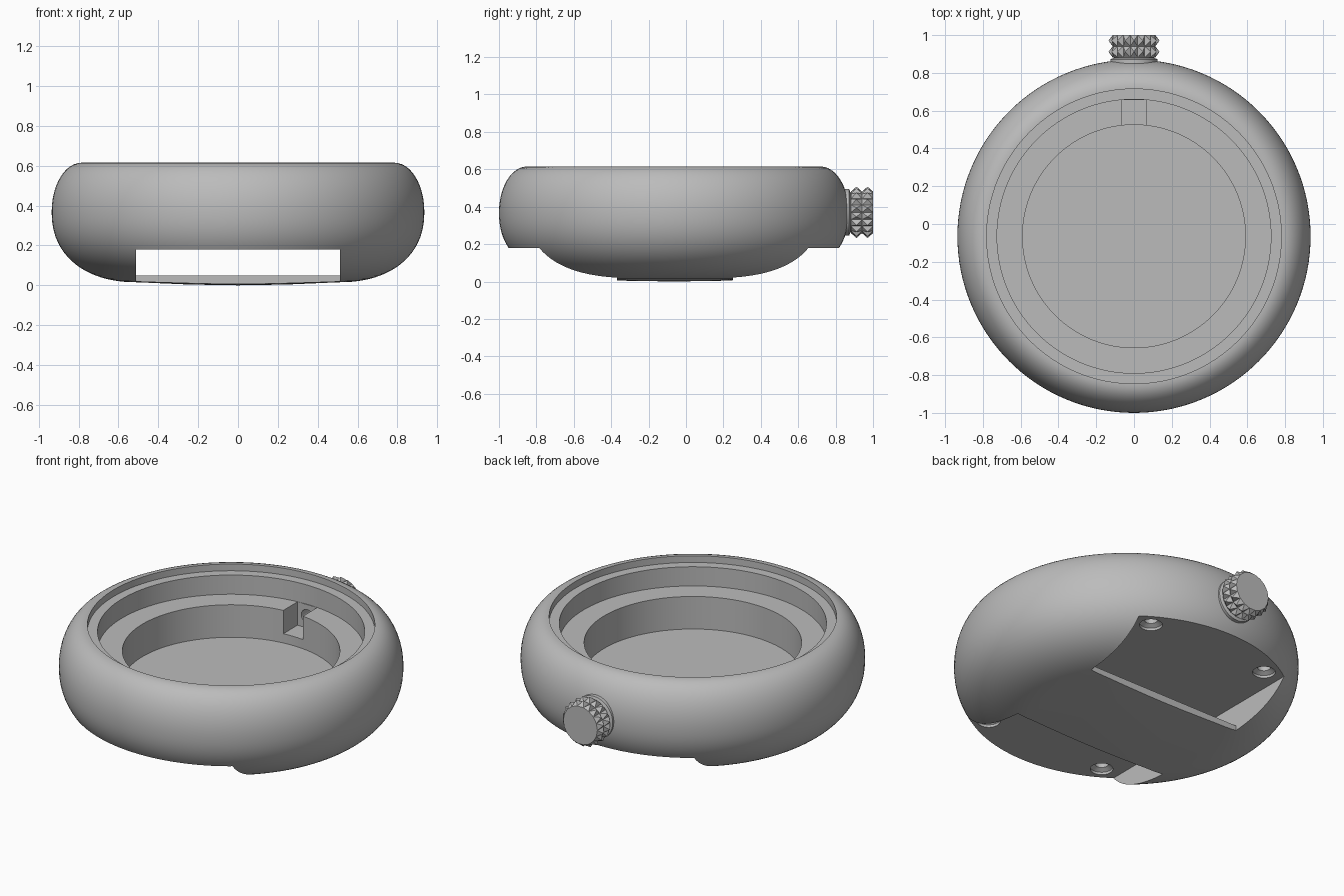
import bpy, bmesh, math
from mathutils import Matrix, Vector

if "Cube" in bpy.data.objects:
    bpy.data.objects.remove(bpy.data.objects["Cube"])

CY = -0.065      # axis of the round case
CROWN_Z = 0.37   # height of the crown axis

metal = bpy.data.materials.new("brushed_grey")
metal.use_nodes = True
metal.diffuse_color = (0.5, 0.5, 0.5, 1)
metal.node_tree.nodes["Principled BSDF"].inputs["Base Color"].default_value = (0.5, 0.5, 0.5, 1)


def make(name, bm):
    bmesh.ops.recalc_face_normals(bm, faces=bm.faces)
    mesh = bpy.data.meshes.new(name)
    bm.to_mesh(mesh)
    bm.free()
    obj = bpy.data.objects.new(name, mesh)
    mesh.materials.append(metal)
    bpy.context.collection.objects.link(obj)
    return obj


def activate(obj):
    bpy.ops.object.select_all(action='DESELECT')
    obj.select_set(True)
    bpy.context.view_layer.objects.active = obj


def smooth(obj, degrees=30):
    activate(obj)
    bpy.ops.object.shade_smooth_by_angle(angle=math.radians(degrees))


def lathe(name, profile, steps=128):
    """Revolve (radius, height) points around z."""
    bm = bmesh.new()
    verts = [bm.verts.new((r, 0, z)) for r, z in profile]
    edges = [bm.edges.new(pair) for pair in zip(verts, verts[1:])]
    bmesh.ops.spin(bm, geom=verts + edges, axis=(0, 0, 1), cent=(0, 0, 0),
                   steps=steps, angle=math.tau)
    bmesh.ops.remove_doubles(bm, verts=bm.verts, dist=0.0002)
    return make(name, bm)


def extrude_x(name, profile, half):
    """Extrude a (y, z) outline across x."""
    bm = bmesh.new()
    face = bm.faces.new([bm.verts.new((-half, y, z)) for y, z in profile])
    new = bmesh.ops.extrude_face_region(bm, geom=[face])["geom"]
    moved = [v for v in new if isinstance(v, bmesh.types.BMVert)]
    bmesh.ops.translate(bm, verts=moved, vec=(2 * half, 0, 0))
    return make(name, bm)


def cut(target, cutter):
    mod = target.modifiers.new("cut", 'BOOLEAN')
    mod.operation, mod.solver, mod.object = 'DIFFERENCE', 'EXACT', cutter
    activate(target)
    bpy.ops.object.modifier_apply(modifier=mod.name)
    bpy.data.objects.remove(cutter)


# Case: rounded outer wall, stepped bezel seat, movement well
outer = [(0, 0), (0.25, 0.004)]
N = 24
for i in range(N):
    t = math.pi / 2 * i / N
    p = 2 / 2.25
    outer.append((0.5 + 0.435 * math.sin(t) ** p, 0.37 - 0.355 * math.cos(t) ** p))
for i in range(N // 2 + 1):
    t = math.pi / 2 * i / (N // 2)
    outer.append((0.785 + 0.15 * math.cos(t), 0.37 + 0.245 * math.sin(t)))
inner = [(0.78, 0.615), (0.78, 0.575), (0.725, 0.575), (0.725, 0.46),
         (0.59, 0.46), (0.59, 0.265), (0, 0.265)]
case = lathe("case", outer + inner)
case.data.transform(Matrix.Translation((0, CY, 0)))

# Strap passage, leaving a thin bridge across the underside
cut(case, extrude_x("strap_cutter", [
    (-1.2, -0.1), (-0.37, -0.1), (-0.37, 0.05), (0.25, 0.05),
    (0.25, -0.1), (1.2, -0.1), (1.2, 0.18), (-1.2, 0.18)], 0.513))

# Stem notch in the ledge and the stem hole behind it
cut(case, extrude_x("notch_cutter", [
    (0.45, 0.32), (0.656, 0.32), (0.656, 0.5), (0.45, 0.5)], 0.065))
hole = lathe("stem_cutter", [(0, 0), (0.04, 0), (0.04, 0.16), (0, 0.16)], 32)
hole.data.transform(Matrix.Translation((0, 0.6, CROWN_Z + 0.02)) @ Matrix.Rotation(-math.pi / 2, 4, 'X'))
cut(case, hole)

# Countersunk screw holes in the roof of the strap passage
for sx in (-1, 1):
    for sy in (-1, 1):
        screw = lathe("screw_cutter", [(0, -0.02), (0.062, -0.02), (0.062, 0.015),
                                       (0.036, 0.03), (0.036, 0.08), (0, 0.08)], 32)
        screw.data.transform(Matrix.Translation((0.4 * sx, CY + 0.685 * sy, 0.18)))
        cut(case, screw)
smooth(case)

# Crown parts are made along z, then turned to point to the back
to_back = Matrix.Translation((0, 0, CROWN_Z)) @ Matrix.Rotation(-math.pi / 2, 4, 'X')

collar = lathe("crown_collar", [(0, 0.8), (0.125, 0.8), (0.125, 0.872), (0.105, 0.88),
                                (0.105, 0.9), (0, 0.9)], 48)
collar.data.transform(to_back)
smooth(collar)

# Crown: two rows of pyramid knurls
bm = bmesh.new()
SIDES, R = 18, 0.113
rings = [[bm.verts.new((R * math.cos(math.tau * k / SIDES), R * math.sin(math.tau * k / SIDES), y))
          for k in range(SIDES)] for y in (0.882, 0.941, 1.0)]
for low, high in zip(rings, rings[1:]):
    for k in range(SIDES):
        n = (k + 1) % SIDES
        quad = [low[k], low[n], high[n], high[k]]
        mid = sum((v.co for v in quad), Vector()) / 4
        out = Vector((mid.x, mid.y, 0)).normalized() * 0.026
        tip = bm.verts.new(mid + out)
        for a, b in zip(quad, quad[1:] + quad[:1]):
            bm.faces.new((a, b, tip))
bm.faces.new(rings[0])
bm.faces.new(rings[-1])
crown = make("crown", bm)
crown.data.transform(to_back)
